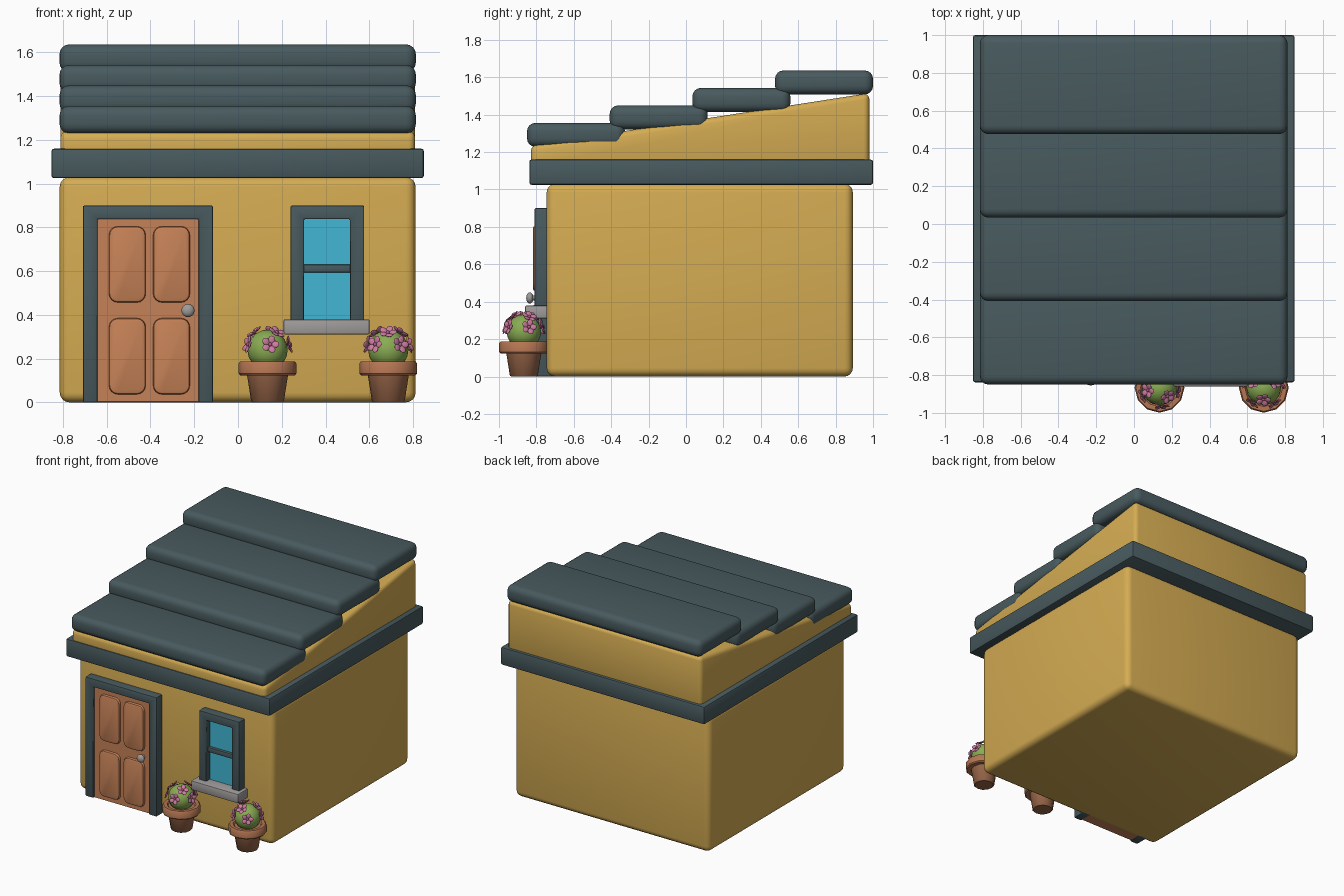
import bpy, bmesh, math
from mathutils import Vector, Matrix

if "Cube" in bpy.data.objects:
    bpy.data.objects.remove(bpy.data.objects["Cube"])


def mat(name, r, g, b):
    m = bpy.data.materials.new(name)
    m.diffuse_color = (r, g, b, 1)
    m.use_nodes = True
    m.node_tree.nodes["Principled BSDF"].inputs["Base Color"].default_value = m.diffuse_color
    return m


YELLOW = mat("yellow plaster", 0.66, 0.41, 0.085)
SLATE = mat("dark slate", 0.065, 0.102, 0.112)
WOOD = mat("door wood", 0.56, 0.22, 0.095)
GLASS = mat("window glass", 0.055, 0.47, 0.66)
GREY = mat("grey stone", 0.35, 0.33, 0.33)
RIM = mat("terracotta rim", 0.46, 0.18, 0.085)
POT = mat("terracotta pot", 0.31, 0.13, 0.065)
GREEN = mat("leaf green", 0.25, 0.41, 0.085)
PINK = mat("petal pink", 0.62, 0.2, 0.36)
HEART = mat("flower centre", 0.4, 0.11, 0.22)


def finish(bm, name, mats, angle=40):
    bmesh.ops.recalc_face_normals(bm, faces=bm.faces)
    me = bpy.data.meshes.new(name)
    bm.to_mesh(me)
    bm.free()
    for m in mats:
        me.materials.append(m)
    me.shade_smooth()
    me.set_sharp_from_angle(angle=math.radians(angle))
    ob = bpy.data.objects.new(name, me)
    bpy.context.collection.objects.link(ob)
    return ob


def bevel(bm, edges, size, seg):
    if size:
        bmesh.ops.bevel(bm, geom=list(edges), offset=size, segments=seg,
                        profile=0.5, affect='EDGES', clamp_overlap=True)


def box(name, m, x, y, z, r=0.0, seg=4):
    bm = bmesh.new()
    bmesh.ops.create_cube(bm, size=1)
    for v in bm.verts:
        v.co = [(lo + hi) / 2 + c * (hi - lo) for c, (lo, hi) in zip(v.co, (x, y, z))]
    bevel(bm, bm.edges, r, seg)
    return finish(bm, name, [m])


def prism(name, m, pts, place, a, b, r=0.0, seg=2):
    # extrude a 2D outline from depth a to depth b
    bm = bmesh.new()
    f = bm.faces.new([bm.verts.new(place(u, v, a)) for u, v in pts])
    ext = bmesh.ops.extrude_face_region(bm, geom=[f])["geom"]
    shift = Vector(place(0, 0, b)) - Vector(place(0, 0, a))
    for e in ext:
        if isinstance(e, bmesh.types.BMVert):
            e.co += shift
    bevel(bm, bm.edges, r, seg)
    return finish(bm, name, [m])


def lathe(name, m, profile, cx, cy, n=12):
    bm = bmesh.new()
    rings = [[bm.verts.new((cx + r * math.cos(2 * math.pi * i / n),
                            cy + r * math.sin(2 * math.pi * i / n), z))
              for i in range(n)] for r, z in profile]
    for a, b in zip(rings, rings[1:]):
        for i in range(n):
            j = (i + 1) % n
            bm.faces.new((a[i], a[j], b[j], b[i]))
    bm.faces.new(rings[0])
    bm.faces.new(rings[-1])
    return finish(bm, name, [m])


side = lambda u, v, d: (d, u, v)     # outline in y-z
front = lambda u, v, d: (u, d, v)    # outline in x-z

# walls, cornice and sloping attic
box("house_walls", YELLOW, (-0.815, 0.812), (-0.745, 0.892), (0, 1.03), 0.045)
box("cornice", SLATE, (-0.853, 0.85), (-0.838, 1.0), (1.025, 1.16), 0.012, 2)
prism("attic", YELLOW, [(-0.83, 1.1), (0.98, 1.1), (0.98, 1.515), (-0.83, 1.235)],
      side, -0.812, 0.81, 0.03, 3)

# stepped roof slabs
for i in range(4):
    y, z = -0.85 + 0.442 * i, 1.228 + 0.0935 * i
    box(f"roof_slab_{i + 1}", SLATE, (-0.816, 0.813), (y, y + 0.524), (z, z + 0.128), 0.045)

# door with frame, four raised panels and a knob
prism("door_frame", SLATE, [(-0.709, 0), (-0.709, 0.9), (-0.114, 0.9), (-0.114, 0),
                            (-0.18, 0), (-0.18, 0.838), (-0.642, 0.838), (-0.642, 0)],
      front, -0.81, -0.70, 0.007)
box("door", WOOD, (-0.65, -0.17), (-0.798, -0.70), (0.004, 0.845))
for x in (-0.59, -0.388):
    for z in (0.037, 0.457):
        bm = bmesh.new()
        bmesh.ops.create_cube(bm, size=1)
        for v in bm.verts:
            v.co = (x + 0.084 + v.co.x * 0.168, -0.80 + v.co.y * 0.036, z + 0.174 + v.co.z * 0.348)
        bevel(bm, [e for e in bm.edges if abs(e.verts[0].co.y - e.verts[1].co.y) > 0.01], 0.04, 4)
        rim = [e for e in bm.edges if all(v.co.y < -0.81 for v in e.verts)]
        bevel(bm, rim, 0.012, 2)
        finish(bm, "door_panel", [WOOD])

bm = bmesh.new()
bmesh.ops.create_uvsphere(bm, u_segments=16, v_segments=10, radius=0.03,
                          matrix=Matrix.Translation((-0.229, -0.835, 0.42)) @ Matrix.Diagonal((1, 0.65, 1, 1)))
bmesh.ops.create_cone(bm, segments=12, radius1=0.013, radius2=0.013, depth=0.04,
                      matrix=Matrix.Translation((-0.229, -0.81, 0.42)) @ Matrix.Rotation(math.pi / 2, 4, 'X'))
finish(bm, "door_knob", [GREY])

# window
prism("window_frame", SLATE, [(0.24, 0.34), (0.24, 0.9), (0.577, 0.9), (0.577, 0.34),
                              (0.512, 0.34), (0.512, 0.838), (0.302, 0.838), (0.302, 0.34)],
      front, -0.81, -0.70, 0.007)
box("window_glass", GLASS, (0.295, 0.52), (-0.768, -0.72), (0.35, 0.845))
box("window_bar", SLATE, (0.295, 0.52), (-0.79, -0.74), (0.594, 0.63), 0.005, 2)
box("window_sill", GREY, (0.208, 0.602), (-0.86, -0.70), (0.31, 0.38), 0.008, 2)

# flower pots
CY = -0.867
for k, (cx, turn) in enumerate(((0.135, -83), (0.687, -128)), 1):
    lathe(f"pot_{k}", POT, [(0.068, 0), (0.075, 0.006), (0.096, 0.14)], cx, CY)
    lathe(f"pot_rim_{k}", RIM, [(0.09, 0.124), (0.125, 0.124), (0.132, 0.132), (0.132, 0.178),
                                (0.125, 0.187), (0.1, 0.187), (0.092, 0.175)], cx, CY)
    c = Vector((cx, CY, 0.24))
    bm = bmesh.new()
    bmesh.ops.create_uvsphere(bm, u_segments=16, v_segments=10, radius=0.092,
                              matrix=Matrix.Translation(c))
    finish(bm, f"bush_{k}", [GREEN])

    # five-petal flowers: a ring around the bush and a few above
    bm = bmesh.new()
    spots = [(turn + 72 * i, 14) for i in range(5)] + [(turn + 36 + 120 * i, 52) for i in range(3)]
    for az, el in spots:
        a, e = math.radians(az), math.radians(el)
        d = Vector((math.cos(a) * math.cos(e), math.sin(a) * math.cos(e), math.sin(e)))
        base = Matrix.Translation(c + d * 0.097) @ d.to_track_quat('Z', 'Y').to_matrix().to_4x4()
        for p in range(5):
            bmesh.ops.create_icosphere(
                bm, subdivisions=2, radius=1,
                matrix=base @ Matrix.Rotation(p * 2 * math.pi / 5, 4, 'Z')
                @ Matrix.Rotation(-0.25, 4, 'Y') @ Matrix.Translation((0.024, 0, 0))
                @ Matrix.Diagonal((0.019, 0.016, 0.005, 1)))
        n = len(bm.faces)
        bmesh.ops.create_icosphere(bm, subdivisions=2, radius=0.009,
                                   matrix=base @ Matrix.Translation((0, 0, 0.004)))
        bm.faces.ensure_lookup_table()
        for f in bm.faces[n:]:
            f.material_index = 1
    finish(bm, f"flowers_{k}", [PINK, HEART])
